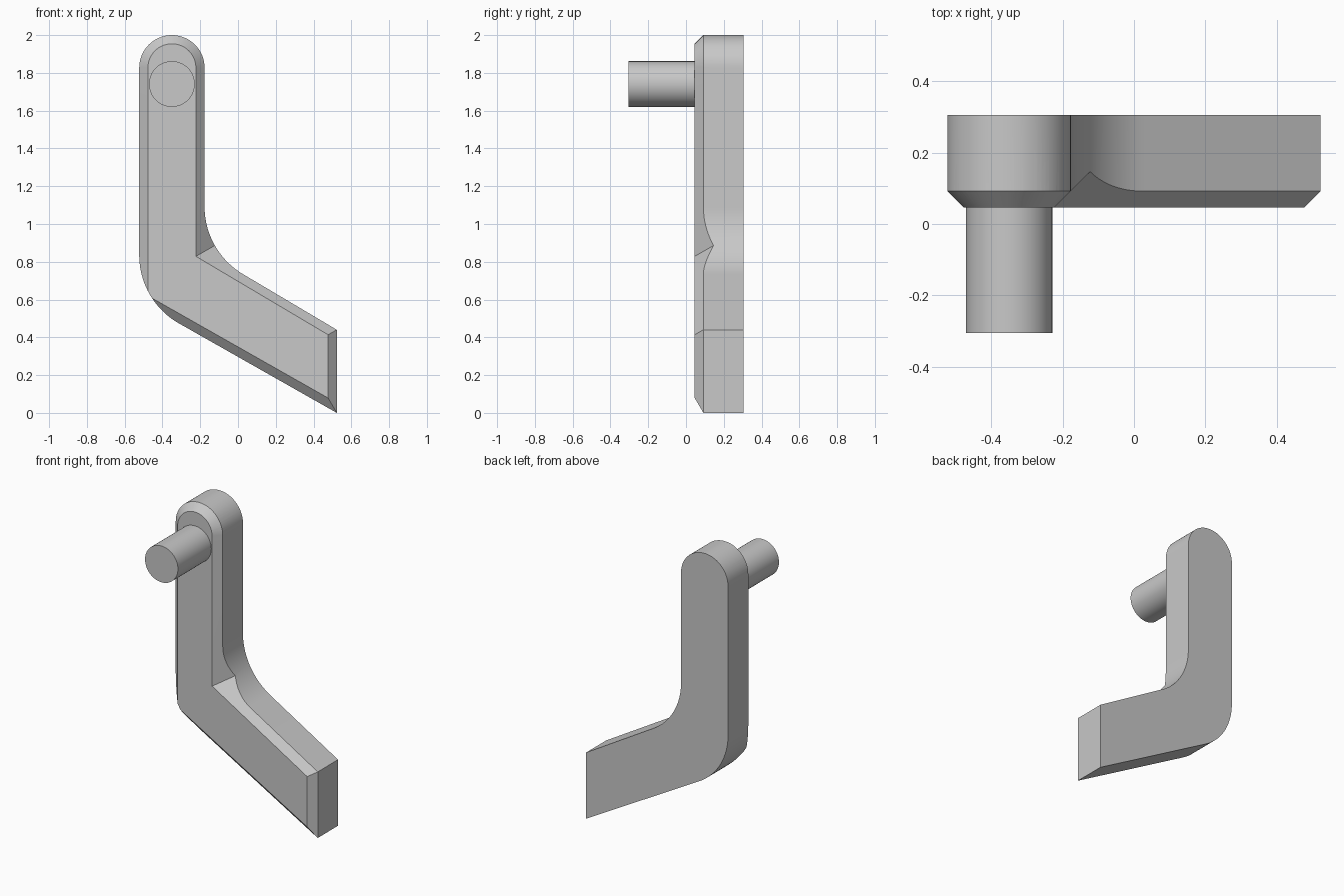
import bpy
import bmesh
import math
from mathutils import Vector

if "Cube" in bpy.data.objects:
    bpy.data.objects.remove(bpy.data.objects["Cube"])

HALF, RADIUS, AXIS_X, TOP_Z = 0.523, 0.173, -0.35, 1.827
TOP_SLOPE, LOW_SLOPE, END_Z = 0.593, 0.567, 0.44
BACK, FRONT, CHAMFER = 0.305, 0.046, 0.046
GREY = (0.58, 0.58, 0.58, 1)

grey = bpy.data.materials.new("plain grey")
grey.use_nodes = True
grey.diffuse_color = GREY
grey.node_tree.nodes["Principled BSDF"].inputs["Base Color"].default_value = GREY


def fillet(before, corner, after, radius, steps=20):
    """Points of a round that replaces a corner."""
    a, b = (before - corner).normalized(), (after - corner).normalized()
    half = a.angle(b) / 2
    reach = radius / math.tan(half)
    centre = corner + (a + b).normalized() * radius / math.sin(half)
    start = (corner + a * reach - centre).normalized()
    end = (corner + b * reach - centre).normalized()
    return [centre + start.lerp(end, i / steps).normalized() * radius
            for i in range(steps + 1)]


def outline(grow, bend_radius=0):
    """Bent arm profile in x and z, offset outward by grow."""
    r = RADIUS + grow
    left, right, end = AXIS_X - r, AXIS_X + r, HALF + grow

    def upper(x):
        return END_Z + (HALF - x) * TOP_SLOPE + grow * math.hypot(1, TOP_SLOPE)

    def lower(x):
        return (HALF - x) * LOW_SLOPE - grow * math.hypot(1, LOW_SLOPE)

    arc = [Vector((AXIS_X + r * math.cos(math.pi * i / 40),
                   TOP_Z + r * math.sin(math.pi * i / 40))) for i in range(41)]
    outer = Vector((left, lower(left)))
    low_end = Vector((end, lower(end)))
    high_end = Vector((end, upper(end)))
    inner = Vector((right, upper(right)))
    if bend_radius:
        return (arc + fillet(arc[-1], outer, low_end, bend_radius)
                + [low_end, high_end] + fillet(high_end, inner, arc[0], bend_radius))
    return arc + [outer, low_end, high_end, inner]


def loft(name, front, y_front, back, y_back):
    """Solid between two matching profiles."""
    n = len(front)
    bm = bmesh.new()
    near = [bm.verts.new((p.x, y_front, p.y)) for p in front]
    far = [bm.verts.new((p.x, y_back, p.y)) for p in back]
    bm.faces.new(near)
    bm.faces.new(far)
    for i in range(n):
        j = (i + 1) % n
        bm.faces.new((near[i], near[j], far[j], far[i]))
    bmesh.ops.recalc_face_normals(bm, faces=bm.faces)
    mesh = bpy.data.meshes.new(name)
    bm.to_mesh(mesh)
    bm.free()
    mesh.materials.append(grey)
    obj = bpy.data.objects.new(name, mesh)
    bpy.context.collection.objects.link(obj)
    return obj


def smooth(obj):
    bpy.ops.object.select_all(action='DESELECT')
    obj.select_set(True)
    bpy.context.view_layer.objects.active = obj
    bpy.ops.object.shade_smooth_by_angle(angle=math.radians(25))


# Bent arm with rounded bends
shape = outline(0, 0.415)
arm = loft("bent_arm", shape, 0, shape, BACK)

# Flared solid whose sloping sides trim the front chamfer
depth = 0.31
flare = loft("chamfer_cutter", outline(-CHAMFER), FRONT,
             outline(depth - CHAMFER), FRONT + depth)
flare.hide_render = True
trim = arm.modifiers.new("chamfer", 'BOOLEAN')
trim.operation = 'INTERSECT'
trim.solver = 'EXACT'
trim.object = flare
bpy.context.view_layer.objects.active = arm
bpy.ops.object.modifier_apply(modifier=trim.name)
bpy.data.objects.remove(flare)
smooth(arm)

# Round pin on the front
pin_back = FRONT + 0.01
bpy.ops.mesh.primitive_cylinder_add(
    vertices=64, radius=0.121, depth=pin_back + BACK,
    location=(AXIS_X, (pin_back - BACK) / 2, 1.741), rotation=(math.pi / 2, 0, 0))
pin = bpy.context.object
pin.name = "pin"
pin.data.materials.append(grey)
smooth(pin)
